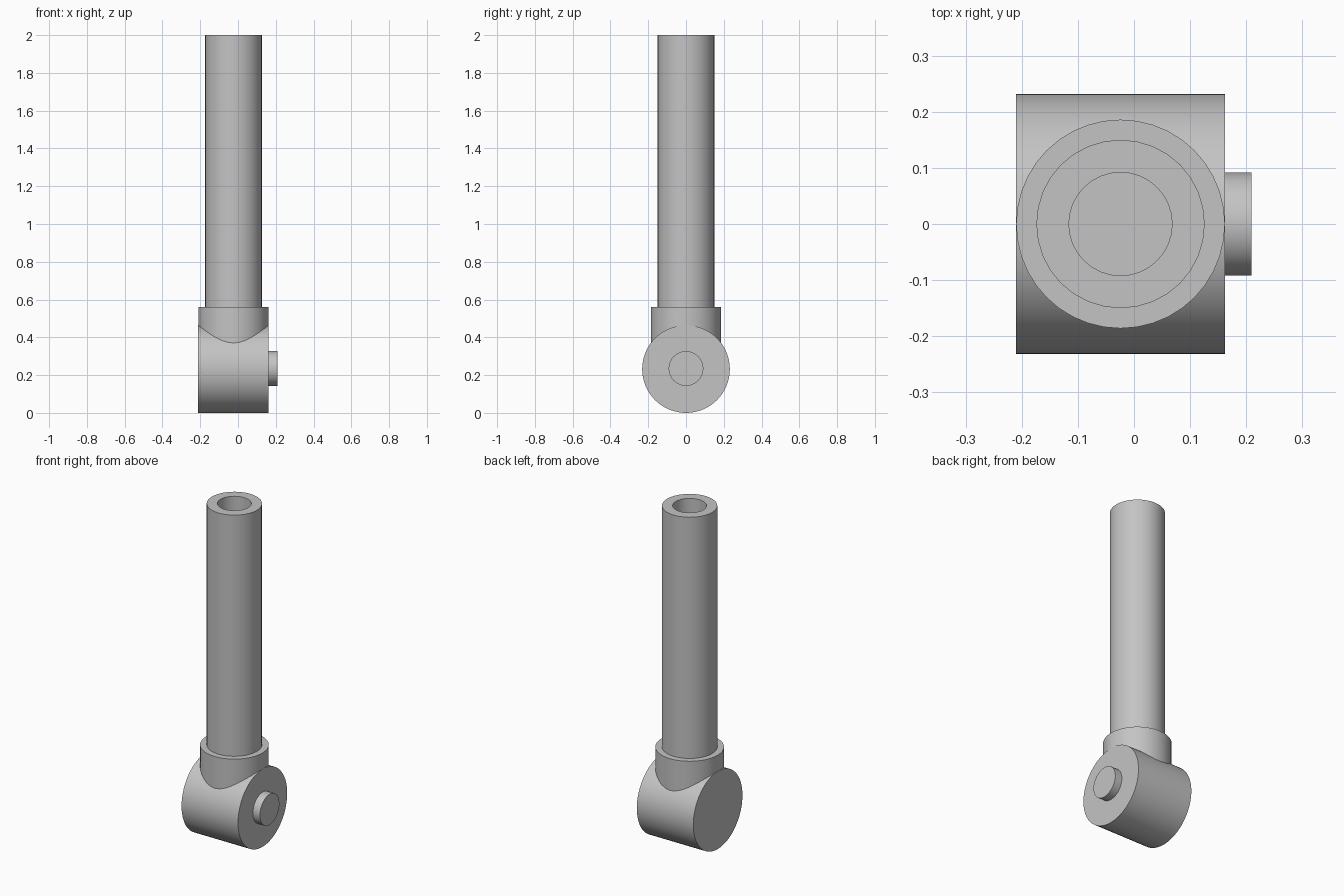
import bpy, bmesh, math
from mathutils import Matrix, Vector

cube = bpy.data.objects.get("Cube")
if cube:
    bpy.data.objects.remove(cube, do_unlink=True)

grey = bpy.data.materials.new("plain grey")
grey.use_nodes = True
colour = (0.55, 0.55, 0.55, 1)
grey.diffuse_color = colour
grey.node_tree.nodes["Principled BSDF"].inputs["Base Color"].default_value = colour

AXIS_X = -0.024      # vertical centre line of the shaft
HUB_R = 0.232
HUB_HALF = 0.1865
COLLAR_TOP = 0.56
TUBE_R, BORE_R = 0.15, 0.092


def finish(name, bm):
    """Turn a bmesh into a smooth shaded object with sharp rims."""
    bmesh.ops.recalc_face_normals(bm, faces=bm.faces)
    mesh = bpy.data.meshes.new(name)
    bm.to_mesh(mesh)
    bm.free()
    mesh.materials.append(grey)
    obj = bpy.data.objects.new(name, mesh)
    bpy.context.collection.objects.link(obj)
    bpy.ops.object.select_all(action="DESELECT")
    obj.select_set(True)
    bpy.context.view_layer.objects.active = obj
    bpy.ops.object.shade_smooth_by_angle(angle=math.radians(35))
    return obj


def rod(name, radius, start, end, sides):
    """Solid cylinder between two points."""
    start, end = Vector(start), Vector(end)
    span = end - start
    turn = span.to_track_quat("Z", "Y").to_matrix().to_4x4()
    bm = bmesh.new()
    bmesh.ops.create_cone(bm, cap_ends=True, segments=sides,
                          radius1=radius, radius2=radius, depth=span.length,
                          matrix=Matrix.Translation((start + end) / 2) @ turn)
    return finish(name, bm)


# Horizontal hub with a short pin on its left end
rod("hub", HUB_R, (AXIS_X - HUB_HALF, 0, HUB_R), (AXIS_X + HUB_HALF, 0, HUB_R), 64)
rod("pin", BORE_R, (AXIS_X, 0, HUB_R + 0.003), (0.209, 0, HUB_R + 0.003), 32)

# Collar rising out of the hub
rod("collar", HUB_HALF - 0.0005, (AXIS_X, 0, HUB_R), (AXIS_X, 0, COLLAR_TOP), 40)

# Hollow tube: outer wall, top rim and bore, standing on the collar
bm = bmesh.new()
profile = [(TUBE_R, COLLAR_TOP), (TUBE_R, 2), (BORE_R, 2), (BORE_R, COLLAR_TOP)]
verts = [bm.verts.new((AXIS_X + r, 0, z)) for r, z in profile]
edges = [bm.edges.new(pair) for pair in zip(verts, verts[1:])]
bmesh.ops.spin(bm, geom=verts + edges, cent=(AXIS_X, 0, 0), axis=(0, 0, 1),
               angle=math.tau, steps=32, use_merge=True)
bmesh.ops.remove_doubles(bm, verts=bm.verts, dist=0.0001)
finish("tube", bm)
